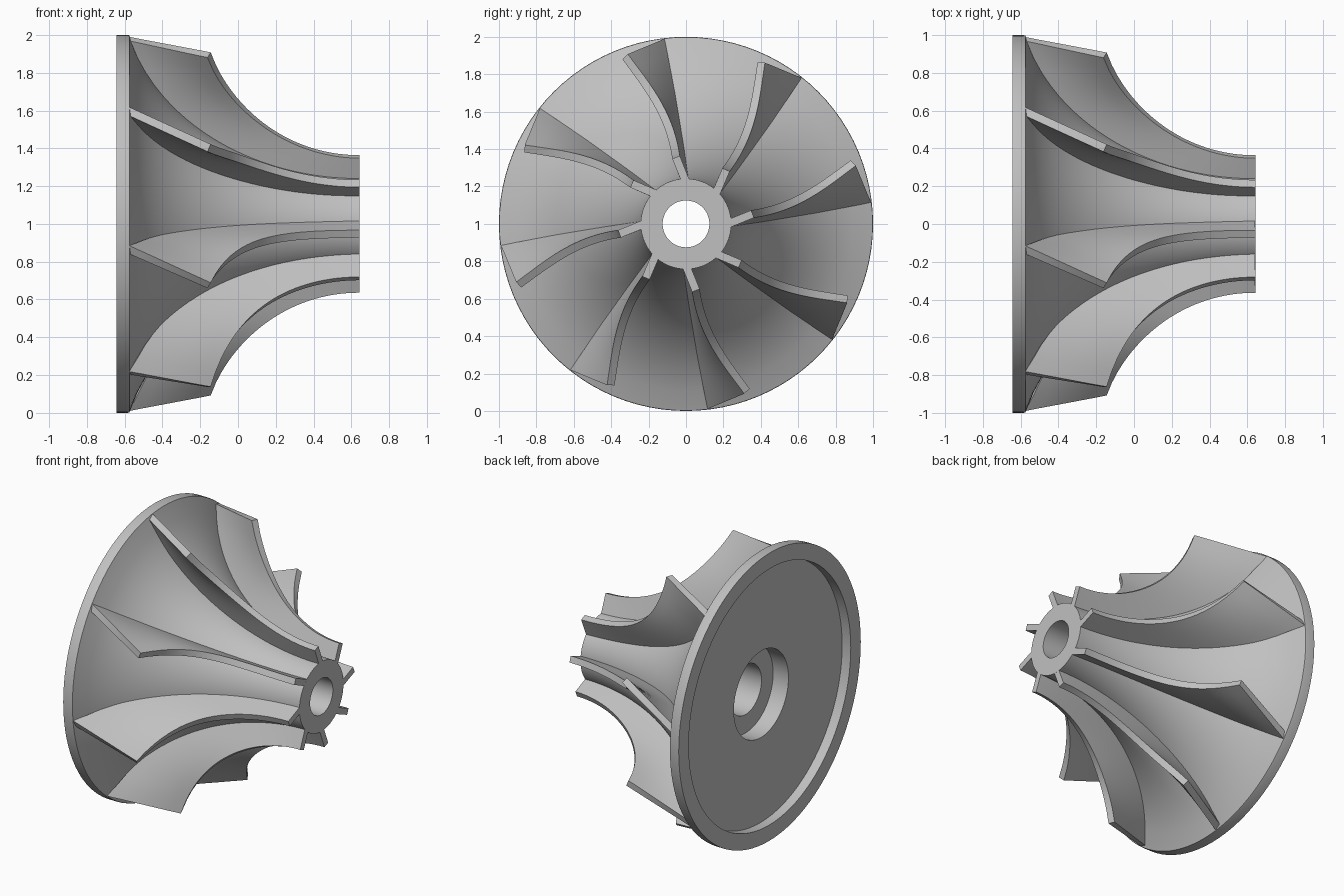
import bpy, bmesh, math
from mathutils import Vector

if "Cube" in bpy.data.objects:
    bpy.data.objects.remove(bpy.data.objects["Cube"])

BLADES = 8
SEGS = 96
X_FRONT, X_RIM, X_BACK = 0.642, -0.575, -0.644

metal = bpy.data.materials.new("grey_metal")
metal.diffuse_color = (0.53, 0.53, 0.53, 1)
metal.use_nodes = True
metal.node_tree.nodes["Principled BSDF"].inputs["Base Color"].default_value = metal.diffuse_color


def on_axis(x, r, deg):
    """Point at radius r and angle deg around the horizontal shaft axis."""
    a = math.radians(deg)
    return Vector((x, r * math.cos(a), 1 + r * math.sin(a)))


def hub_radius(x):
    """Flared elliptical hub contour."""
    s = (X_FRONT - x) / 1.26
    return 0.242 + 1.02 * (1 - math.sqrt(1 - s * s))


def finish(name, bm):
    bmesh.ops.recalc_face_normals(bm, faces=bm.faces)
    mesh = bpy.data.meshes.new(name)
    bm.to_mesh(mesh)
    bm.free()
    mesh.materials.append(metal)
    obj = bpy.data.objects.new(name, mesh)
    bpy.context.collection.objects.link(obj)
    bpy.ops.object.select_all(action='DESELECT')
    obj.select_set(True)
    bpy.context.view_layer.objects.active = obj
    return obj


def smooth():
    bpy.ops.object.shade_smooth_by_angle(angle=math.radians(30))


# Hub: flare, rim, recessed back, counterbore and shaft bore as one revolved profile
flare = [X_FRONT + (X_RIM - X_FRONT) * i / 28 for i in range(29)]
profile = [(x, hub_radius(x)) for x in flare]
profile[-1] = (X_RIM, 0.998)
profile += [(-0.585, 1.0), (X_BACK, 1.0),
            (X_BACK, 0.89), (-0.578, 0.89), (-0.578, 0.30), (-0.46, 0.30),
            (-0.46, 0.172), (0.0, 0.172), (0.0, 0.125), (X_FRONT, 0.125)]
bm = bmesh.new()
rings = [[bm.verts.new(on_axis(x, r, 360 * i / SEGS)) for x, r in profile]
         for i in range(SEGS)]
for i in range(SEGS):
    a, b = rings[i], rings[(i + 1) % SEGS]
    for j in range(len(profile)):
        k = (j + 1) % len(profile)
        bm.faces.new((a[j], a[k], b[k], b[j]))
finish("hub", bm)
smooth()


# Blades: ruled surface between a curve on the hub and a curved outer edge
def blade_point(u, v, turn):
    xr = X_FRONT + (-0.585 - X_FRONT) * u
    root_r = hub_radius(max(xr, X_RIM)) - 0.03 * (1 - u ** 4)
    root = on_axis(xr, min(root_r, 0.99), 88.7 + 9 * u + turn)
    d = 0.795 * u
    arc_r = 0.36 + 0.83 - math.sqrt(0.83 ** 2 - d * d)
    outer = on_axis(X_FRONT - d, arc_r, 98.5 + 11.5 * u ** 4 + turn)
    return root.lerp(outer, v)


NU, NV = 28, 6
for n in range(BLADES):
    bm = bmesh.new()
    grid = [[bm.verts.new(blade_point(i / NU, j / NV, n * 360 / BLADES))
             for j in range(NV + 1)] for i in range(NU + 1)]
    for i in range(NU):
        for j in range(NV):
            bm.faces.new((grid[i][j], grid[i + 1][j],
                          grid[i + 1][j + 1], grid[i][j + 1]))
    blade = finish(f"blade_{n + 1}", bm)
    solid = blade.modifiers.new("thickness", 'SOLIDIFY')
    solid.thickness = 0.043
    solid.offset = 0
    bpy.ops.object.modifier_apply(modifier="thickness")
    # Trim the front edge flush with the hub nose
    for v in blade.data.vertices:
        v.co.x = min(v.co.x, X_FRONT)
    smooth()
